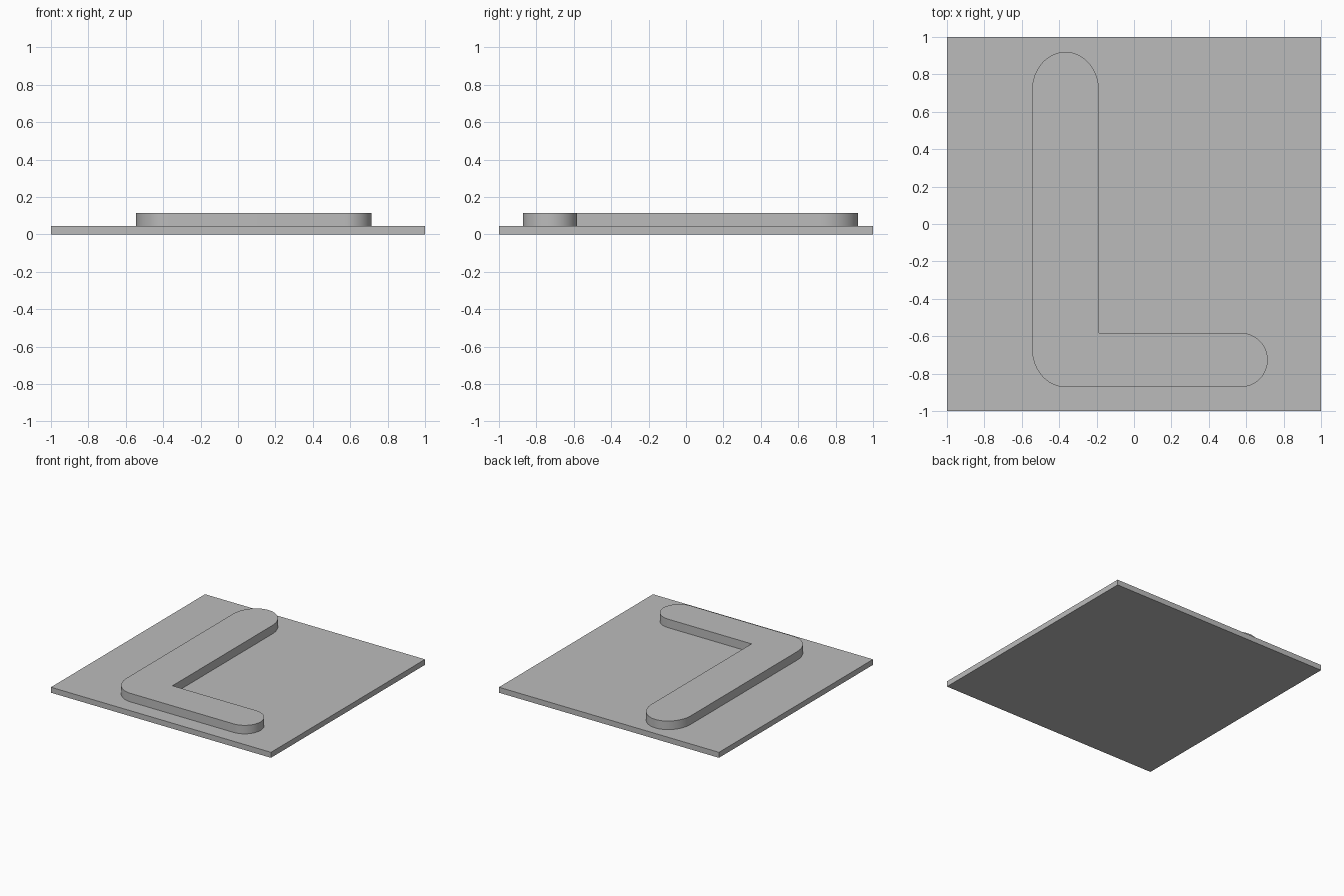
import bpy, bmesh, math

cube = bpy.data.objects.get("Cube")
if cube:
    bpy.data.objects.remove(cube, do_unlink=True)

# One plain grey for the whole model
grey = bpy.data.materials.new("plain_grey")
grey.use_nodes = True
colour = (0.5, 0.5, 0.5, 1)
grey.diffuse_color = colour
grey.node_tree.nodes["Principled BSDF"].inputs["Base Color"].default_value = colour


def arc(cx, cy, rx, ry, start, end, steps=16):
    """Points along part of an ellipse, angles in degrees."""
    angles = [math.radians(start + (end - start) * i / steps) for i in range(steps + 1)]
    return [(cx + rx * math.cos(a), cy + ry * math.sin(a)) for a in angles]


def extrude_outline(name, outline, bottom, top):
    """Solid plate from a counter-clockwise outline."""
    bm = bmesh.new()
    base = bm.faces.new([bm.verts.new((x, y, bottom)) for x, y in outline])
    moved = bmesh.ops.extrude_face_region(bm, geom=[base], use_keep_orig=True)["geom"]
    verts = [v for v in moved if isinstance(v, bmesh.types.BMVert)]
    bmesh.ops.translate(bm, verts=verts, vec=(0, 0, top - bottom))
    bmesh.ops.recalc_face_normals(bm, faces=bm.faces)
    mesh = bpy.data.meshes.new(name)
    bm.to_mesh(mesh)
    bm.free()
    mesh.materials.append(grey)
    obj = bpy.data.objects.new(name, mesh)
    bpy.context.collection.objects.link(obj)
    return obj


# Square base plate
extrude_outline("base_plate", [(-1, -1), (1, -1), (1, 1), (-1, 1)], 0, 0.045)

# Raised angled bar: rounded outer corner, rounded ends, sharp inner corner
left, right, back, front = -0.545, -0.188, 0.92, -0.872
inner, tip = -0.582, 0.715
mid_x, half_x = (left + right) / 2, (right - left) / 2
mid_y, half_y = (inner + front) / 2, (inner - front) / 2
bend = 0.205

outline = arc(mid_x, front + bend, half_x, bend, 180, 270)
outline += arc(tip - half_y, mid_y, half_y, half_y, -90, 90, 32)
outline += [(right, inner)]
outline += arc(mid_x, back - bend, half_x, bend, 0, 180, 32)
bar = extrude_outline("raised_bar", outline, 0.045, 0.115)

# Smooth the curved walls, keep the rims sharp
bpy.ops.object.select_all(action="DESELECT")
bar.select_set(True)
bpy.context.view_layer.objects.active = bar
bpy.ops.object.shade_smooth_by_angle(angle=math.radians(30))
